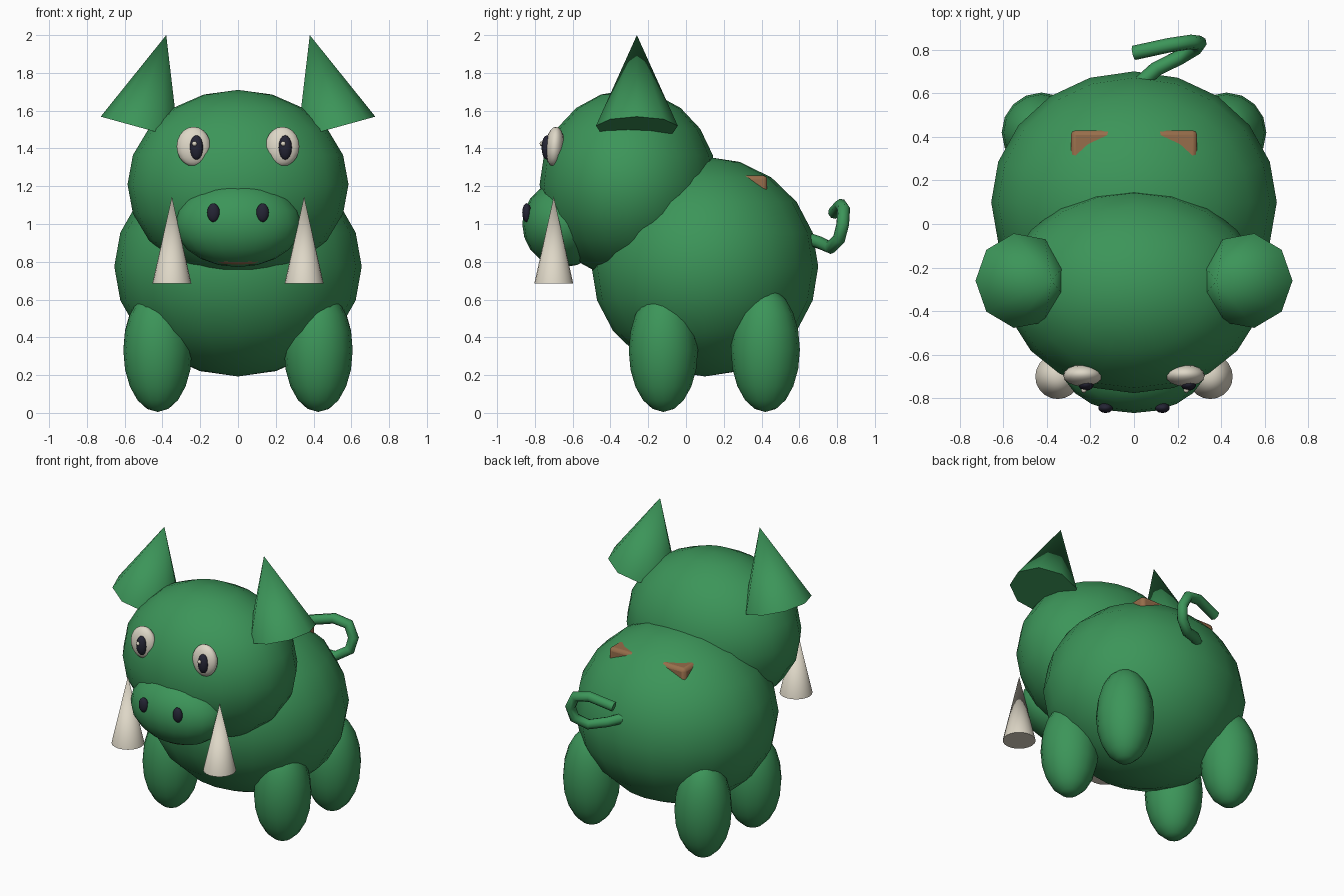
import bpy
import math
from mathutils import Vector

if "Cube" in bpy.data.objects:
    bpy.data.objects.remove(bpy.data.objects["Cube"])


def material(name, color):
    m = bpy.data.materials.new(name)
    m.diffuse_color = (*color, 1)
    m.use_nodes = True
    m.node_tree.nodes["Principled BSDF"].inputs["Base Color"].default_value = m.diffuse_color
    return m


GREEN = material("green", (0.045, 0.30, 0.10))
IVORY = material("ivory", (0.73, 0.68, 0.57))
DARK = material("dark", (0.018, 0.018, 0.035))
BROWN = material("brown", (0.31, 0.155, 0.07))


def finish(name, mat, angle=60):
    ob = bpy.context.object
    ob.name = name
    ob.data.materials.append(mat)
    bpy.ops.object.shade_smooth_by_angle(angle=math.radians(angle))
    return ob


def ellipsoid(name, loc, radii, mat, seg=20, rings=10, tilt=0):
    bpy.ops.mesh.primitive_uv_sphere_add(segments=seg, ring_count=rings, radius=1,
                                         location=loc, rotation=(tilt, 0, 0))
    bpy.context.object.scale = radii
    return finish(name, mat)


def cone(name, base, tip, radius, sides, mat):
    base, tip = Vector(base), Vector(tip)
    axis = tip - base
    bpy.ops.mesh.primitive_cone_add(vertices=sides, radius1=radius, radius2=0,
                                    depth=axis.length, location=(base + tip) / 2)
    bpy.context.object.rotation_euler = axis.to_track_quat('Z', 'Y').to_euler()
    return finish(name, mat)


# Main masses
ellipsoid("body", (0, 0.10, 0.775), (0.655, 0.60, 0.582), GREEN)
ellipsoid("head", (0, -0.305, 1.21), (0.585, 0.47, 0.50), GREEN)
ellipsoid("snout", (0, -0.645, 1.0), (0.335, 0.222, 0.228), GREEN)
ellipsoid("mouth", (0, -0.69, 0.81), (0.13, 0.06, 0.028), BROWN, 12, 8)

# Paired parts
for side, s in (("left", -1), ("right", 1)):
    ellipsoid(f"front_leg_{side}", (s * 0.425, -0.12, 0.33), (0.182, 0.183, 0.325), GREEN, 16, 10)
    ellipsoid(f"back_leg_{side}", (s * 0.425, 0.42, 0.335), (0.182, 0.183, 0.33), GREEN, 16, 10)
    cone(f"ear_{side}", (s * 0.515, -0.26, 1.51), (s * 0.38, -0.26, 2.0), 0.22, 9, GREEN)
    cone(f"tusk_{side}", (s * 0.35, -0.70, 0.685), (s * 0.35, -0.70, 1.145), 0.103, 20, IVORY)
    ellipsoid(f"eye_{side}", (s * 0.235, -0.695, 1.41), (0.09, 0.05, 0.105), IVORY, 16, 10, -0.08)
    # Both pupils look slightly to the same side
    px = s * 0.235 + 0.015
    ellipsoid(f"pupil_{side}", (px, -0.735, 1.405), (0.036, 0.03, 0.065), DARK, 14, 8)
    ellipsoid(f"eye_glint_{side}", (px - 0.01, -0.762, 1.425), (0.013, 0.013, 0.013), IVORY, 8, 6)
    ellipsoid(f"nostril_{side}", (s * 0.13, -0.843, 1.06), (0.034, 0.024, 0.05), DARK, 14, 8)

# Back plate, only its rear corners break through the back
bpy.ops.mesh.primitive_cube_add(size=1, location=(0, 0.28, 1.13))
plate = bpy.context.object
plate.scale = (0.58, 0.30, 0.255)
bpy.ops.object.transform_apply(location=False, rotation=False, scale=True)
bevel = plate.modifiers.new("rounded", 'BEVEL')
bevel.width = 0.022
bevel.segments = 2
finish("back_plate", BROWN)

# Curled tail swept along a curve
path = [(0, 0.62, 0.93), (0.10, 0.71, 0.90), (0.21, 0.765, 0.875), (0.285, 0.81, 0.92),
        (0.30, 0.83, 1.0), (0.26, 0.835, 1.08), (0.16, 0.82, 1.10), (0.0, 0.785, 1.06)]
cu = bpy.data.curves.new("tail", 'CURVE')
cu.dimensions = '3D'
cu.bevel_depth = 0.034
cu.bevel_resolution = 2
cu.use_fill_caps = True
sp = cu.splines.new('POLY')
sp.points.add(len(path) - 1)
for p, co in zip(sp.points, path):
    p.co = (*co, 1)
sp.use_smooth = True
tail = bpy.data.objects.new("tail", cu)
bpy.context.collection.objects.link(tail)
cu.materials.append(GREEN)
